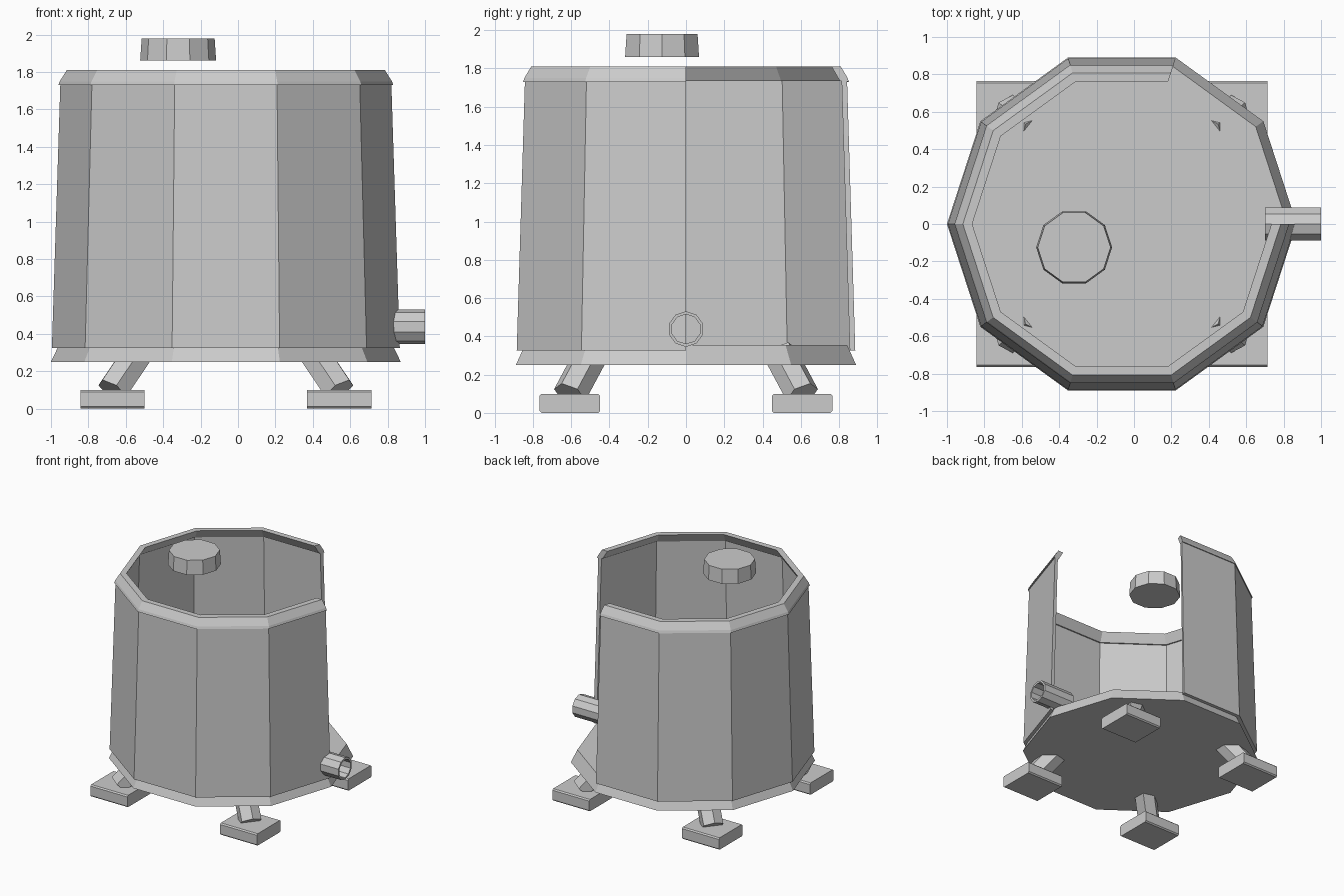
import bpy, bmesh, math
from mathutils import Vector

old = bpy.data.objects.get("Cube")
if old:
    bpy.data.objects.remove(old, do_unlink=True)

SIDES = 10
CX = -0.065          # axis of the tank
GREY = (0.6, 0.6, 0.6, 1.0)

metal = bpy.data.materials.new("plain_grey")
metal.use_nodes = True
metal.diffuse_color = GREY
metal.node_tree.nodes["Principled BSDF"].inputs["Base Color"].default_value = GREY


def finish(name, bm):
    bmesh.ops.recalc_face_normals(bm, faces=bm.faces)
    mesh = bpy.data.meshes.new(name)
    bm.to_mesh(mesh)
    bm.free()
    mesh.materials.append(metal)
    obj = bpy.data.objects.new(name, mesh)
    bpy.context.collection.objects.link(obj)
    return obj


def sweep(name, profile, first, last):
    """Sweep a closed (radius, height) profile round part of the tank, capping the ends."""
    bm = bmesh.new()
    rings = []
    for i in range(first, last + 1):
        a = math.tau * i / SIDES
        rings.append([bm.verts.new((CX + r * math.cos(a), r * math.sin(a), z))
                      for r, z in profile])
    n = len(profile)
    for a, b in zip(rings, rings[1:]):
        for j in range(n):
            k = (j + 1) % n
            bm.faces.new((a[j], b[j], b[k], a[k]))
    bm.faces.new(rings[0])
    bm.faces.new(rings[-1])
    return finish(name, bm)


def frustum(name, start, end, r1, r2, sides):
    """Straight prism or cone frustum between two points."""
    start, end = Vector(start), Vector(end)
    axis = end - start
    bm = bmesh.new()
    bmesh.ops.create_cone(bm, cap_ends=True, segments=sides, radius1=r1,
                          radius2=r2, depth=axis.length)
    obj = finish(name, bm)
    obj.location = (start + end) / 2
    obj.rotation_euler = axis.to_track_quat('Z', 'Y').to_euler()
    return obj


# Tank base with its flared skirt
base = frustum("tank_base", (CX, 0, 0.25), (CX, 0, 0.355), 0.935, 0.885, SIDES)
base.rotation_euler.z = math.pi / 2

# Tank wall and rim, leaving two sides open at the back
sweep("tank_wall", [(0.93, 0.325), (0.885, 1.735), (0.855, 1.735), (0.90, 0.325)], 2, SIDES)
sweep("tank_rim", [(0.895, 1.73), (0.888, 1.75), (0.85, 1.81), (0.80, 1.81), (0.845, 1.735)],
      2, SIDES)

# Lid knob above the tank
knob = frustum("lid_knob", (-0.32, -0.125, 1.86), (-0.32, -0.125, 1.98), 0.203, 0.195, SIDES)
knob.rotation_euler.z = math.pi / 2

# Hollow outlet pipe
bm = bmesh.new()
loops = []
for r, x in ((0.093, 0.70), (0.093, 1.0), (0.077, 1.0), (0.077, 0.70)):
    loops.append([bm.verts.new((x, r * math.sin(math.tau * i / SIDES),
                                0.438 + r * math.cos(math.tau * i / SIDES)))
                  for i in range(SIDES)])
for a, b in zip(loops, loops[1:] + loops[:1]):
    for i in range(SIDES):
        j = (i + 1) % SIDES
        bm.faces.new((a[i], a[j], b[j], b[i]))
finish("outlet_pipe", bm)

# Four splayed legs on square feet
for sx, side in ((1, "left"), (-1, "right")):
    for sy, end in ((-1, "front"), (1, "back")):
        x, y = CX + sx * 0.606, sy * 0.607
        frustum(f"{end}_{side}_leg", (x, y, 0.095),
                (x - sx * 0.145, y - sy * 0.115, 0.31), 0.09, 0.09, 6)
        bm = bmesh.new()
        bmesh.ops.create_cube(bm, size=1)
        bmesh.ops.scale(bm, vec=(0.344, 0.316, 0.10), verts=bm.verts)
        bmesh.ops.translate(bm, vec=(x, y, 0.05), verts=bm.verts)
        long_edges = [e for e in bm.edges
                      if abs(e.verts[0].co.x - e.verts[1].co.x) > 0.1]
        bmesh.ops.bevel(bm, geom=long_edges, offset=0.01, segments=1, affect='EDGES')
        finish(f"{end}_{side}_foot", bm)
